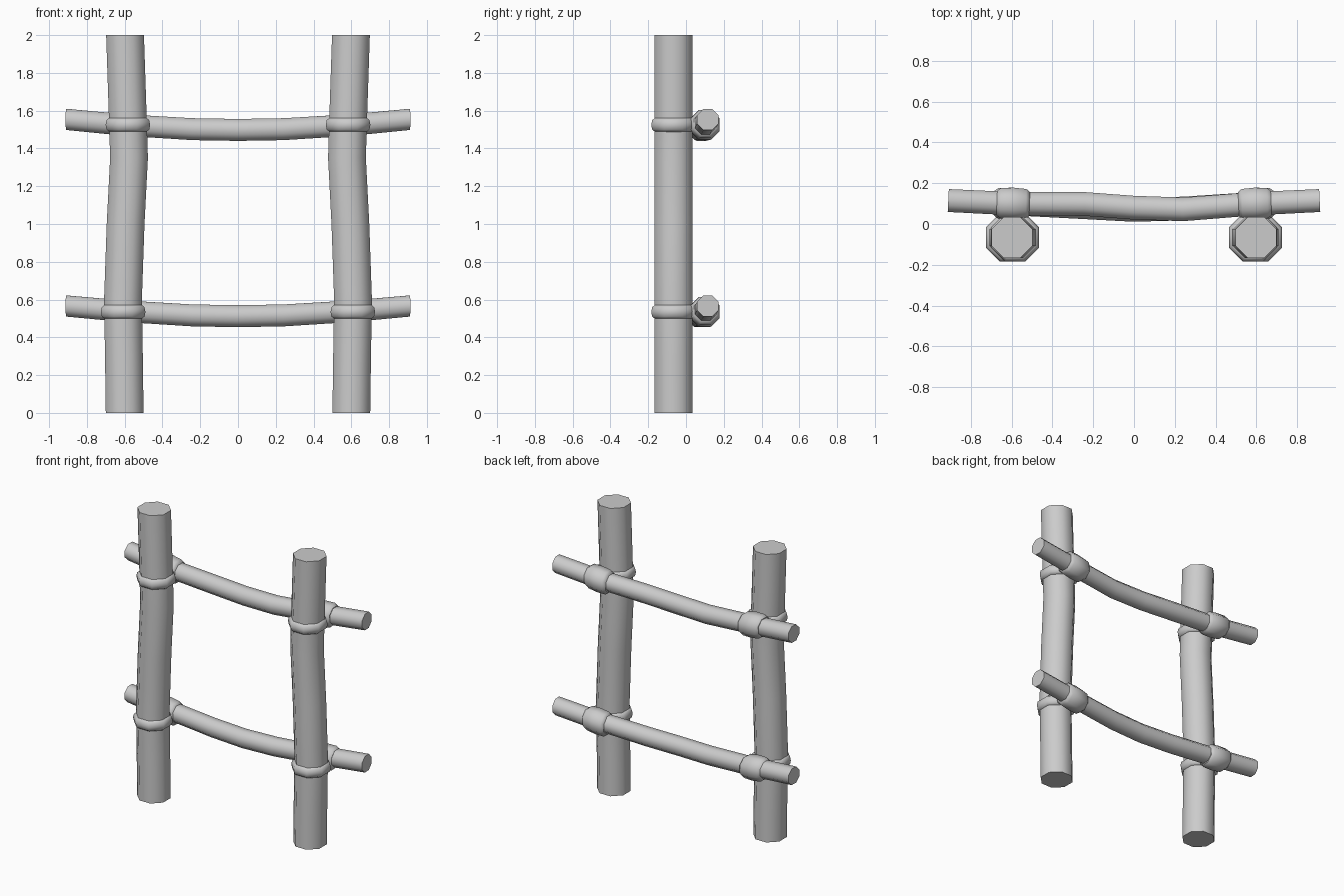
import bpy, bmesh, math
from mathutils import Vector

if "Cube" in bpy.data.objects:
    bpy.data.objects.remove(bpy.data.objects["Cube"])

SIDES = 8
K = 1 / math.cos(math.pi / SIDES)  # flat-to-flat radius -> corner radius


def tube(name, path, radii, upright):
    """Eight-sided tube through path; flats face the axes."""
    bm = bmesh.new()
    pts = [Vector(p) for p in path]
    rings = []
    for i, (p, r) in enumerate(zip(pts, radii)):
        if upright:
            u, v = Vector((1, 0, 0)), Vector((0, 1, 0))
        else:
            t = pts[min(i + 1, len(pts) - 1)] - pts[max(i - 1, 0)]
            u, v = Vector((-t.y, t.x, 0)).normalized(), Vector((0, 0, 1))
        ring = []
        for k in range(SIDES):
            a = 2 * math.pi * (k + 0.5) / SIDES
            ring.append(bm.verts.new(p + (u * math.cos(a) + v * math.sin(a)) * r * K))
        rings.append(ring)
    for a, b in zip(rings, rings[1:]):
        for k in range(SIDES):
            n = (k + 1) % SIDES
            bm.faces.new((a[k], a[n], b[n], b[k]))
    bm.faces.new(rings[0][::-1])
    bm.faces.new(rings[-1])
    bmesh.ops.recalc_face_normals(bm, faces=bm.faces)
    mesh = bpy.data.meshes.new(name)
    bm.to_mesh(mesh)
    bm.free()
    ob = bpy.data.objects.new(name, mesh)
    bpy.context.collection.objects.link(ob)
    bpy.context.view_layer.objects.active = ob
    ob.select_set(True)
    bpy.ops.object.shade_smooth_by_angle(angle=math.radians(50))
    ob.select_set(False)
    return ob


POST_Y = -0.066
POST = [(0.6, 0), (0.604, 0.3), (0.609, 0.6), (0.595, 1.0),
        (0.577, 1.35), (0.583, 1.55), (0.598, 2.0)]

# rail centre lines
RAILS = {
    "lower": [(-0.91, 0.115, 0.566), (-0.6, 0.1, 0.538), (-0.24, 0.082, 0.516),
              (0, 0.069, 0.512), (0.24, 0.076, 0.516), (0.6, 0.1, 0.538), (0.91, 0.115, 0.566)],
    "upper": [(-0.91, 0.115, 1.554), (-0.6, 0.1, 1.524), (-0.24, 0.098, 1.502),
              (0, 0.08, 1.498), (0.24, 0.072, 1.502), (0.6, 0.1, 1.524), (0.91, 0.115, 1.554)],
}
# post binding x, z and rail binding x
BINDINGS = {"lower": (0.608, 0.535, 0.605), "upper": (0.583, 1.525, 0.592)}

for side, s in (("left", -1), ("right", 1)):
    # wavy upright posts
    tube(f"{side}_post", [(s * x, POST_Y, z) for x, z in POST], [0.1] * len(POST), True)
    for level, (px, pz, rx) in BINDINGS.items():
        # rope ring around the post
        tube(f"{side}_{level}_post_binding",
             [(s * px, POST_Y, pz + d) for d in (-0.037, -0.025, 0, 0.025, 0.037)],
             [0.098, 0.113, 0.118, 0.113, 0.098], True)
        # rope sleeve around the rail, following its slope
        tube(f"{side}_{level}_rail_binding",
             [(s * (rx + d), 0.1 + 0.04 * d, pz + 0.09 * d)
              for d in (-0.08, -0.062, 0, 0.062, 0.08)],
             [0.06, 0.074, 0.078, 0.074, 0.06], False)

# sagging cross rails
for level, path in RAILS.items():
    tube(f"{level}_rail", path, [0.056, 0.057, 0.058, 0.058, 0.058, 0.057, 0.056], False)
